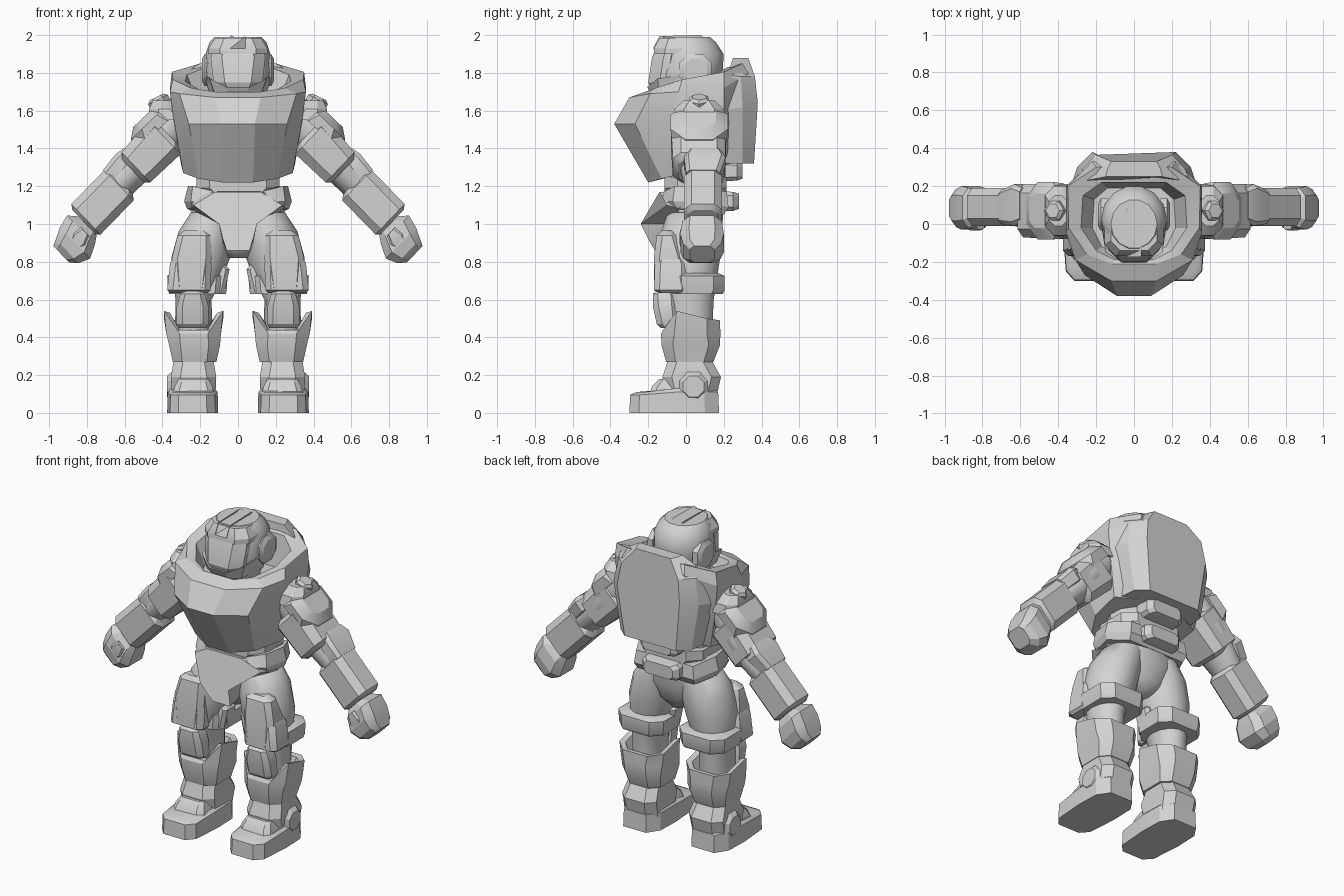
import bpy, bmesh, math
from mathutils import Vector

grey = bpy.data.materials.new("armour_grey")
grey.diffuse_color = (0.65, 0.65, 0.65, 1)

X, Y, Z = Vector((1, 0, 0)), Vector((0, 1, 0)), Vector((0, 0, 1))
ACROSS = Vector((0.69, 0, 0.72))    # across the arm, up and outward
ALONG = Vector((0.72, 0, -0.69))    # down the arm


def loft(name, rings, mirror=False, angle=30):
    """Skin a list of equal-length rings and cap both ends."""
    bm = bmesh.new()
    vs = [[bm.verts.new(p) for p in r] for r in rings]
    n = len(vs[0])
    for a, b in zip(vs, vs[1:]):
        for i in range(n):
            bm.faces.new((a[i], a[(i + 1) % n], b[(i + 1) % n], b[i]))
    bm.faces.new(vs[0])
    bm.faces.new(vs[-1])
    bmesh.ops.recalc_face_normals(bm, faces=bm.faces)
    me = bpy.data.meshes.new(name)
    bm.to_mesh(me)
    bm.free()
    me.materials.append(grey)
    ob = bpy.data.objects.new(name, me)
    bpy.context.collection.objects.link(ob)
    bpy.ops.object.select_all(action='DESELECT')
    ob.select_set(True)
    bpy.context.view_layer.objects.active = ob
    bpy.ops.object.shade_smooth_by_angle(angle=math.radians(angle))
    if mirror:
        ob.modifiers.new("mirror", 'MIRROR')
    return ob


def octo(c, hu, hv, ch, U=X, V=Y, dip=0):
    """Chamfered rectangle; dip lowers its front edge, and its back by half."""
    pts = []
    for u, v, k in ((hu - ch, -hv, 1), (hu, ch - hv, 0), (hu, hv - ch, .4), (hu - ch, hv, .5),
                    (ch - hu, hv, .5), (-hu, hv - ch, .4), (-hu, ch - hv, 0), (ch - hu, -hv, 1)):
        pts.append(Vector(c) + U * u + V * v - Z * dip * k)
    return pts


def oval(c, hu, hv, U=X, V=Y, n=14):
    return [Vector(c) + U * hu * math.cos(2 * math.pi * i / n)
            + V * hv * math.sin(2 * math.pi * i / n) for i in range(n)]


def sym(half, cx=0):
    """Ring from one half outline, mirrored across x = cx."""
    return ([Vector((cx + x, y, z)) for x, y, z in half]
            + [Vector((cx - x, y, z)) for x, y, z in reversed(half)])


# Chest with pointed front, raised collar and hollow neck opening
loft("chest_and_collar", [
    sym([(.08, -.2, 1.22), (.21, -.13, 1.24), (.29, 0, 1.27), (.3, .18, 1.31), (.15, .24, 1.32)]),
    sym([(.09, -.38, 1.53), (.26, -.27, 1.53), (.34, -.08, 1.55), (.345, .2, 1.55), (.2, .3, 1.5)]),
    sym([(.12, -.3, 1.67), (.31, -.19, 1.69), (.36, -.04, 1.7), (.36, .2, 1.72), (.22, .33, 1.8)]),
    sym([(.12, -.21, 1.7), (.25, -.16, 1.72), (.345, -.02, 1.765), (.35, .2, 1.805), (.2, .3, 1.85)]),
    sym([(.1, -.19, 1.69), (.2, -.14, 1.71), (.28, -.02, 1.755), (.27, .15, 1.79), (.17, .22, 1.83)]),
    sym([(.08, -.16, 1.63), (.17, -.12, 1.63), (.22, -.02, 1.63), (.21, .13, 1.63), (.14, .19, 1.63)]),
], angle=20)

# Backpack
loft("backpack", [
    sym([(.26, .2, 1.32), (.34, .18, 1.6), (.3, .22, 1.79), (.15, .25, 1.88)]),
    sym([(.25, .3, 1.32), (.3, .3, 1.62), (.27, .29, 1.78), (.14, .29, 1.88)]),
    sym([(.18, .36, 1.32), (.22, .38, 1.64), (.2, .365, 1.78), (.12, .33, 1.88)]),
], angle=20)

# Head: helmet shell, visor, jaw guard, crest, ear discs
loft("helmet", [
    oval((0, 0, 1.62), .12, .13), oval((0, -.01, 1.72), .16, .16),
    oval((0, .01, 1.8), .178, .19), oval((0, .025, 1.9), .172, .178),
    oval((0, .01, 1.96), .152, .155), oval((0, 0, 1.99), .122, .13)], angle=40)
loft("visor", [
    octo((0, -.1, 1.70), .09, .08, .04), octo((0, -.12, 1.75), .13, .08, .06),
    octo((0, -.1, 1.88), .145, .08, .06), octo((0, -.075, 1.975), .12, .065, .05)])
loft("brow", [
    octo((0, -.06, 1.9), .155, .11, .06), octo((0, -.06, 1.93), .155, .11, .06),
    octo((0, -.045, 1.985), .122, .095, .05)])
loft("jaw_guard", [
    sym([(.05, -.18, 1.68), (.12, -.14, 1.68), (.15, .04, 1.69)]),
    sym([(.06, -.205, 1.725), (.15, -.15, 1.77), (.18, .04, 1.8)]),
    sym([(.05, -.17, 1.72), (.12, -.12, 1.75), (.14, .04, 1.78)])])
loft("crest", [
    sym([(.04, -.175, 1.93), (.04, -.14, 1.995), (.04, .08, 2), (.03, .12, 1.96)]),
    sym([(.04, -.1, 1.92), (.04, -.1, 1.96), (.04, .08, 1.96), (.03, .08, 1.92)])])
loft("ear_disc", [octo((x, .05, 1.815), r, r, r * .55, Y, Z)
                  for x, r in ((.14, .085), (.175, .085), (.19, .06))], True)

# Waist, belt and hip block
loft("waist", [oval((0, .05, 1.1), .2, .15), oval((0, .05, 1.25), .215, .15),
               oval((0, .04, 1.36), .23, .17)])
loft("waist_ring", [octo((0, .05, z), h, .165, .07) for z, h in ((1.17, .2), (1.19, .22), (1.25, .22))])
loft("belt", [
    sym([(.1, -.15, 1.07), (.24, -.05, 1.08), (.27, .08, 1.08), (.2, .2, 1.05)]),
    sym([(.11, -.16, 1.11), (.25, -.07, 1.12), (.285, .08, 1.12), (.21, .225, 1.09)]),
    sym([(.12, -.12, 1.17), (.24, -.06, 1.2), (.265, .08, 1.2), (.2, .215, 1.17)])])
loft("hips", [oval((0, .03, .82), .06, .09), oval((0, .03, .88), .18, .13),
              oval((0, .04, .98), .26, .155), oval((0, .05, 1.1), .24, .155)], angle=60)
loft("crotch_plate", [
    sym([(.05, -.1, .86), (.08, -.1, .9), (.1, -.1, 1), (.25, -.03, 1.08), (.24, -.03, 1.16)]),
    sym([(.06, -.165, .86), (.08, -.2, .92), (.1, -.24, 1), (.235, -.1, 1.1), (.12, -.14, 1.17)])])
for name, z, y in (("rear_pouch", 1.12, .28), ("rear_vent", 1.28, .3)):
    loft(name, [octo((0, y - .12, z), .13, .055, .02, X, Z),
                octo((0, y - .03, z), .13, .05, .02, X, Z),
                octo((0, y, z), .1, .04, .02, X, Z)])

# Legs
loft("thigh", [
    oval((.12, .04, 1.06), .13, .14), oval((.165, .03, .96), .15, .165),
    oval((.198, .02, .82), .155, .165), oval((.215, .02, .7), .13, .145),
    oval((.235, .02, .6), .095, .13), oval((.235, .02, .4), .1, .12)], True, 60)
loft("upper_thigh_plate", [
    octo((.225, -.1, .965), .06, .03, .02), octo((.23, -.1, .94), .09, .055, .03),
    octo((.245, -.09, .82), .105, .08, .03), octo((.25, -.09, .66), .09, .08, .03)], True)
loft("lower_thigh_plate", [
    octo((.25, -.08, .82), .095, .075, .03), octo((.25, -.08, .79), .11, .085, .03),
    octo((.26, -.08, .65), .115, .09, .03), octo((.26, -.07, .635), .1, .07, .02)], True)
loft("thigh_band", [
    octo((.215, .055, .63), .15, .14, .06), octo((.215, .06, .65), .155, .145, .06),
    octo((.215, .06, .725), .16, .145, .06), octo((.215, .05, .74), .13, .12, .05)], True)
loft("inner_thigh_guard", [
    octo((.1, 0, .64), .03, .06, .02), octo((.085, 0, .76), .04, .06, .02),
    octo((.11, 0, .8), .03, .05, .02)], True)
loft("knee_pad", [
    octo((.24, -.09, .45), .075, .045, .025), octo((.24, -.095, .47), .085, .06, .03),
    octo((.24, -.11, .56), .085, .065, .03), octo((.24, -.115, .63), .065, .06, .025),
    octo((.24, -.1, .655), .045, .045, .02)], True)
loft("shin_guard", [
    octo((.23, .02, .27), .115, .125, .05), octo((.23, .025, .36), .135, .155, .06),
    octo((.235, .025, .42), .145, .157, .07), octo((.235, .03, .54), .157, .15, .07, dip=.1),
    octo((.235, .03, .53), .125, .115, .05, dip=.09), octo((.235, .03, .43), .1, .1, .04)], True)
loft("ankle", [
    octo((.235, .03, .08), .115, .13, .05), octo((.235, .03, .19), .12, .155, .05),
    octo((.235, .02, .28), .105, .115, .05)], True)


def sole(z, toe, s):
    h = [(.075, -.3, toe), (.12, -.25, toe), (.135, -.05, z), (.13, .1, z), (.08, .175, z)]
    return sym([(x * s, -.06 + (y + .06) * s, q) for x, y, q in h], .24)


loft("boot", [sole(0, 0, 1), sole(.11, .095, .98), sole(.13, .11, .85)], True)
loft("toe_block", [octo((.235, -.11, .1), .11, .085, .03), octo((.235, -.1, .14), .1, .08, .03),
                   octo((.235, -.07, .18), .08, .07, .02)], True)
loft("ankle_disc", [octo((x, .04, .14), r, r, r * .58, Y, Z)
                    for x, r in ((.3, .078), (.35, .078), (.375, .055))], True)


def limb(name, secs, shape=octo, angle=30):
    """Arm part: sections of x, z, half width, centre y, half depth."""
    loft(name, [shape((x, cy, z), h, hy, min(h, hy) * .4, ACROSS, Y) if shape is octo
                else oval((x, cy, z), h, hy, ACROSS, Y) for x, z, h, cy, hy in secs], True, angle)


# Arms
limb("arm_core", [(.27, 1.6, .1, .07, .12), (.36, 1.52, .125, .07, .13), (.46, 1.4, .115, .08, .135),
                  (.56, 1.28, .09, .09, .12), (.66, 1.18, .085, .09, .09)], oval, 60)
limb("upper_arm_plate", [(.375, 1.48, .1, .06, .12), (.39, 1.46, .125, .065, .145),
                         (.54, 1.30, .11, .07, .14), (.555, 1.28, .085, .07, .11)])
limb("elbow_guard", [(.57, 1.365, .05, .1, .09), (.61, 1.33, .055, .1, .11),
                     (.68, 1.25, .05, .09, .09)])
limb("forearm", [(.615, 1.22, .085, .09, .08), (.63, 1.205, .112, .09, .1),
                 (.805, 1.025, .112, .09, .1), (.815, 1.01, .09, .09, .08)])
limb("hand", [(.797, .99, .07, .085, .07), (.831, .968, .107, .085, .105), (.8625, .9, .115, .085, .115),
              (.904, .856, .088, .085, .1), (.936, .84, .06, .085, .065)], angle=20)
limb("thumb", [(.81, .96, .03, .0, .03), (.84, .92, .045, -.005, .03),
               (.88, .87, .035, .01, .03)])

# Shoulder armour
loft("shoulder_pad", [
    octo((.43, .07, 1.49), .15, .145, .07, ALONG, Y), octo((.47, .07, 1.54), .135, .152, .08, ALONG, Y),
    octo((.497, .07, 1.568), .08, .09, .04, ALONG, Y)], True)
loft("shoulder_cap", [
    octo((.37, .07, 1.55), .1, .14, .05), octo((.39, .07, 1.61), .08, .13, .05),
    octo((.4, .07, 1.655), .05, .08, .03)], True)
stud_u, stud_w = Vector((.9, 0, -.43)), Vector((.43, 0, .9))
loft("shoulder_stud", [oval(Vector((.4, .07, 1.61)) + stud_w * d, r, r, stud_u, Y, 6)
                       for d, r in ((0, .058), (.055, .058), (.07, .04))], True)
